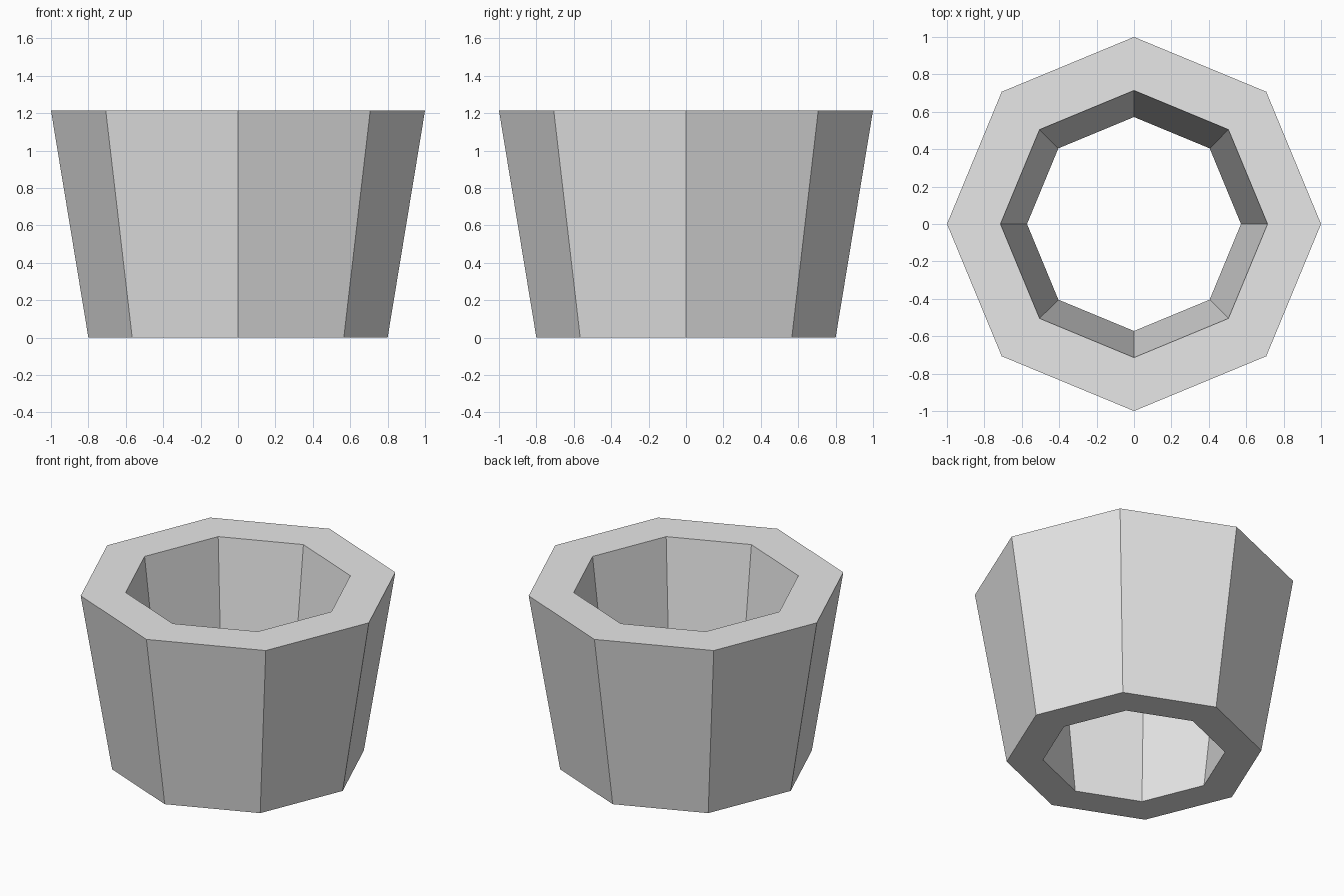
import bpy
import bmesh
from math import cos, sin, tau

if "Cube" in bpy.data.objects:
    bpy.data.objects.remove(bpy.data.objects["Cube"], do_unlink=True)

SIDES = 8
# Closed wall section as (radius, height): outer bottom, outer top, inner top, inner bottom
SECTION = [(0.80, 0), (1.0, 1.215), (0.714, 1.215), (0.572, 0)]

mat = bpy.data.materials.new("light_grey")
mat.use_nodes = True
mat.diffuse_color = (0.8, 0.8, 0.8, 1)
mat.node_tree.nodes["Principled BSDF"].inputs["Base Color"].default_value = (0.8, 0.8, 0.8, 1)

# Tapered octagonal sleeve, open at both ends
bm = bmesh.new()
rings = [[bm.verts.new((r * cos(tau * i / SIDES), r * sin(tau * i / SIDES), z))
          for i in range(SIDES)] for r, z in SECTION]
for k, ring in enumerate(rings):
    following = rings[(k + 1) % len(rings)]
    for i in range(SIDES):
        j = (i + 1) % SIDES
        bm.faces.new((ring[i], ring[j], following[j], following[i]))
bmesh.ops.recalc_face_normals(bm, faces=bm.faces)

mesh = bpy.data.meshes.new("tapered_sleeve")
bm.to_mesh(mesh)
bm.free()
mesh.materials.append(mat)
sleeve = bpy.data.objects.new("tapered_sleeve", mesh)
bpy.context.collection.objects.link(sleeve)
